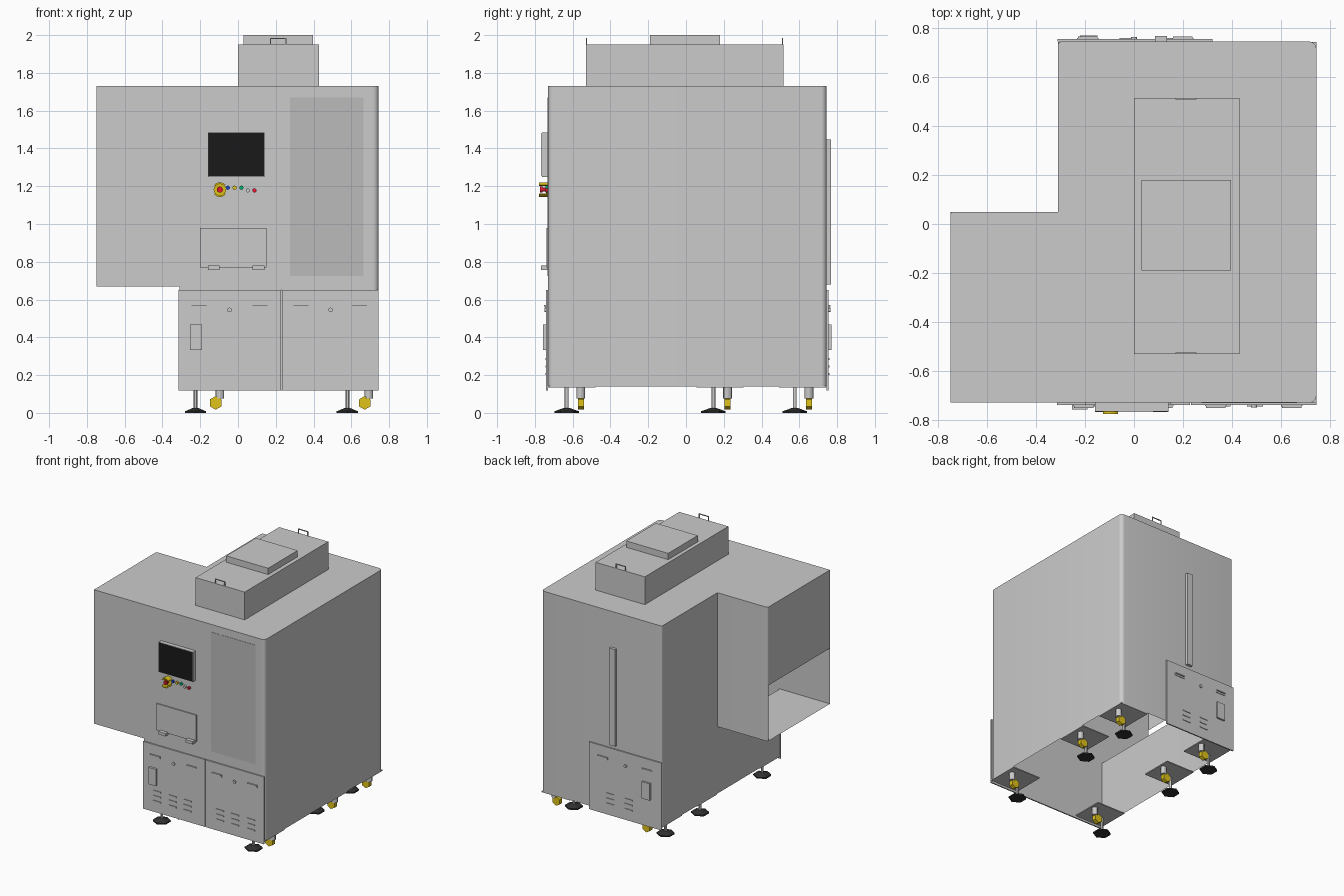
import bpy, bmesh, math
from mathutils import Vector, Matrix

if "Cube" in bpy.data.objects:
    bpy.data.objects.remove(bpy.data.objects["Cube"])


def material(name, rgb):
    m = bpy.data.materials.new(name)
    m.diffuse_color = (*rgb, 1)
    m.use_nodes = True
    m.node_tree.nodes["Principled BSDF"].inputs["Base Color"].default_value = m.diffuse_color
    return m


BLACK = material("black", (0.01, 0.01, 0.01))
RUBBER = material("rubber", (0.03, 0.03, 0.03))
TINT = material("tinted_glass", (0.5, 0.5, 0.5))
YELLOW = material("yellow", (0.75, 0.55, 0.01))
RED = material("red", (0.75, 0.01, 0.03))
BLUE = material("blue", (0.01, 0.06, 0.6))
GREEN = material("green", (0.0, 0.45, 0.15))


def finish(name, bm, mat=None, smooth=False):
    me = bpy.data.meshes.new(name)
    bm.to_mesh(me)
    bm.free()
    ob = bpy.data.objects.new(name, me)
    bpy.context.collection.objects.link(ob)
    if mat:
        me.materials.append(mat)
    if smooth:
        bpy.ops.object.select_all(action='DESELECT')
        ob.select_set(True)
        bpy.context.view_layer.objects.active = ob
        bpy.ops.object.shade_smooth_by_angle(angle=math.radians(30))
    return ob


def add_box(bm, x, y, z):
    c = Vector(((x[0] + x[1]) / 2, (y[0] + y[1]) / 2, (z[0] + z[1]) / 2))
    s = (x[1] - x[0], y[1] - y[0], z[1] - z[0], 1)
    bmesh.ops.create_cube(bm, size=1, matrix=Matrix.Translation(c) @ Matrix.Diagonal(s))


def box(name, x, y, z, mat=None):
    bm = bmesh.new()
    add_box(bm, x, y, z)
    return finish(name, bm, mat)


def cyl(name, c, r, h, axis='Z', n=16, mat=None, r2=None, spin=0):
    bm = bmesh.new()
    rot = Matrix.Rotation(math.pi / 2, 4, 'X') if axis == 'Y' else Matrix.Identity(4)
    bmesh.ops.create_cone(bm, cap_ends=True, segments=n, radius1=r, radius2=r if r2 is None else r2,
                          depth=h, matrix=Matrix.Translation(c) @ rot @ Matrix.Rotation(spin, 4, 'Z'))
    return finish(name, bm, mat, smooth=n > 8)


# Sheet-metal housing: L-shaped outline of (x, y, corner radius, lower edge of next wall)
TOP, LOW, WING = 1.73, 0.14, 0.67
outline = [(-.75, -.73, 0, WING), (-.31, -.73, 0, .65), (.745, -.73, .03, LOW), (.745, .745, .03, LOW),
           (-.31, .745, .014, LOW), (-.31, .05, 0, WING), (-.75, .05, .012, 1.11)]
path = []
for i, (x, y, r, zlo) in enumerate(outline):
    p, a, b = (Vector(outline[j % 7][:2]) for j in (i, i - 1, i + 1))
    da, db = (a - p).normalized(), (b - p).normalized()
    if r == 0:
        path.append((p, zlo))
        continue
    for k in range(7):
        t = math.pi / 12 * k
        q = p + r * (da + db) - r * (db * math.cos(t) + da * math.sin(t))
        path.append((q, zlo if k == 6 else min(zlo, outline[i - 1][3])))
bm = bmesh.new()


def face(*pts):
    bm.faces.new([bm.verts.new(p) for p in pts])


for (p, zlo), (q, _) in zip(path, path[1:] + path[:1]):
    face((p.x, p.y, zlo), (q.x, q.y, zlo), (q.x, q.y, TOP), (p.x, p.y, TOP))
face(*[(p.x, p.y, TOP) for p, _ in path])
# wing floor and lower left wall
face((-.75, .05, WING), (-.31, .05, WING), (-.31, -.73, WING), (-.75, -.73, WING))
face((-.31, .05, LOW), (-.31, -.73, LOW), (-.31, -.73, WING), (-.31, .05, WING))
bmesh.ops.remove_doubles(bm, verts=bm.verts, dist=1e-4)
finish("housing", bm, smooth=True)

# Roof boxes with lifting handles
box("roof_box", (0, .43), (-.53, .515), (TOP, 1.95))
box("roof_cap", (.03, .397), (-.19, .18), (1.95, 2.0))
for side, y in (("front", -.527), ("back", .511)):
    bm = bmesh.new()
    for x in ((.17, .176), (.25, .256)):
        add_box(bm, x, (y - .003, y + .003), (1.945, 1.985))
    add_box(bm, (.17, .256), (y - .003, y + .003), (1.98, 1.986))
    finish(side + "_roof_handle", bm)

# Front window, screen and loading flap
box("window", (.275, .665), (-.732, -.729), (.725, 1.67), TINT)
box("screen_housing", (-.16, .14), (-.763, -.73), (1.25, 1.485))
box("screen", (-.157, .137), (-.765, -.763), (1.253, 1.482), BLACK)
box("front_flap", (-.2, .15), (-.739, -.73), (.77, .98))
for i, x in enumerate((-.16, .078)):
    box(f"flap_grip_{i}", (x, x + .062), (-.768, -.73), (.757, .78))

# Control buttons
buttons = [(-.054, 1.192, BLUE), (-.018, 1.192, YELLOW), (.018, 1.192, GREEN), (.052, 1.178, None), (.087, 1.178, RED)]
for i, (x, z, m) in enumerate(buttons):
    cyl(f"button_{i}", (x, -.737, z), .011, .014, 'Y', mat=m)

# Emergency stop with a guard of two arcs
STOP = (-.096, 1.182)
cyl("stop_base", (STOP[0], -.736, STOP[1]), .033, .012, 'Y', mat=YELLOW)
cyl("stop_stem", (STOP[0], -.75, STOP[1]), .01, .03, 'Y', mat=RED)
cyl("stop_button", (STOP[0], -.766, STOP[1]), .016, .012, 'Y', mat=RED)
for name, start in (("upper", 40), ("lower", 220)):
    ang = [math.radians(start + 25 * k) for k in range(5)]
    ring = [(r, t) for r, seq in ((.039, ang), (.03, ang[::-1])) for t in seq]
    bm = bmesh.new()
    f = bm.faces.new([bm.verts.new((STOP[0] + r * math.cos(t), -.73, STOP[1] + r * math.sin(t))) for r, t in ring])
    ext = bmesh.ops.extrude_face_region(bm, geom=[f])
    bmesh.ops.translate(bm, vec=(0, -.047, 0), verts=[v for v in ext['geom'] if isinstance(v, bmesh.types.BMVert)])
    bmesh.ops.recalc_face_normals(bm, faces=bm.faces)
    finish(name + "_stop_guard", bm, YELLOW)


# Service doors: panel, two handles, lock and louvers; s is the outward y direction
def door(name, x, y, s, handles, lock, louvers):
    def span(a, b):
        return tuple(sorted((y + s * a, y + s * b)))
    box(name, x, span(0, .01), (.118, .65))
    for i, h in enumerate(handles):
        bm = bmesh.new()
        add_box(bm, (h, h + .088), span(.01, .014), (.55, .57))
        add_box(bm, (h + .004, h + .084), span(.014, .021), (.563, .57))
        finish(f"{name}_handle_{i}", bm)
    cyl(name + "_lock", (lock, y + s * .013, .545), .012, .012, 'Y')
    bm = bmesh.new()
    for lx in louvers:
        for z in (.285, .245, .205):
            add_box(bm, (lx, lx + .065), span(.009, .015), (z - .005, z + .005))
    finish(name + "_louvers", bm)


door("front_left_door", (-.315, .228), -.73, -1, (-.25, .073), -.045, (-.222, -.085, .045))
door("front_right_door", (.232, .745), -.73, -1, (.29, .6), .49, (.33, .462, .6))
door("back_door", (-.312, .32), .745, 1, (-.233, .155), 0, (-.06, .1))
box("front_switch_box", (-.254, -.19), (-.757, -.735), (.334, .467))
box("back_switch_box", (-.22, -.15), (.75, .77), (.334, .467))

# Vertical strip on the back
box("back_strip", (.085, .135), (.745, .767), (.68, 1.447))

# Levelling feet and casters on mounting plates
for row, y in (("front", -.632), ("middle", .145), ("back", .576)):
    for side, x in (("left", -.225), ("right", .579)):
        n = f"{row}_{side}"
        px = -.31 if side == "left" else .495
        py = {"front": -.73, "middle": .055, "back": .493}[row]
        box(n + "_mount_plate", (px, px + .25), (py, py + .25), (.134, .142))
        cyl(n + "_foot_pad", (x, y, .005), .065, .01, n=6, mat=RUBBER)
        cyl(n + "_foot_cone", (x, y, .018), .06, .016, n=6, mat=RUBBER, r2=.016)
        cyl(n + "_foot_rod", (x, y, .083), .01, .115, n=12)
        cx, cy = x + (.107 if side == "left" else .092), y + .075
        cyl(n + "_wheel", (cx, cy, .053), .036, .032, 'Y', n=6, mat=YELLOW)
        cyl(n + "_caster_swivel", (cx + .022, cy, .105), .023, .06, n=12)
